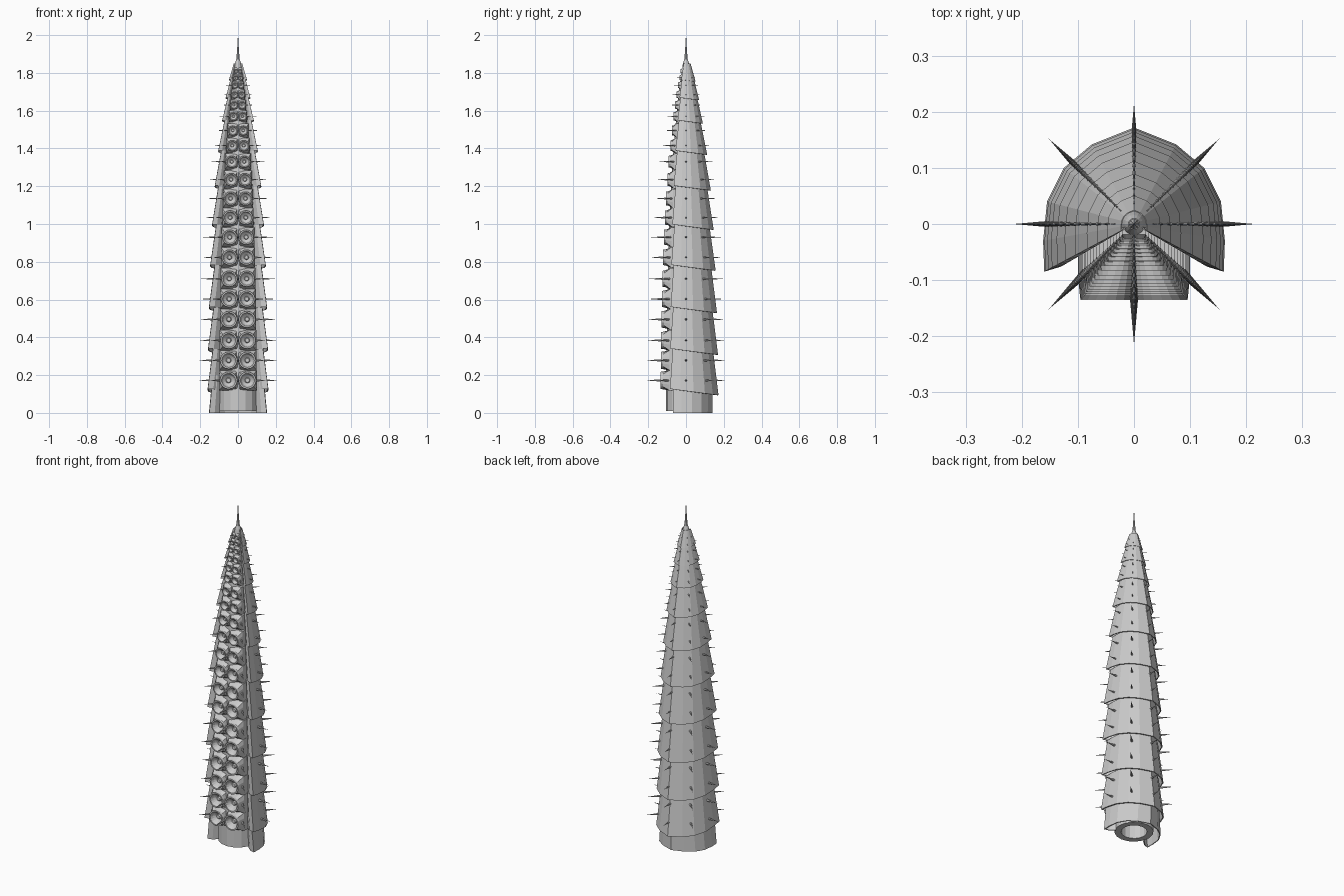
import bpy, bmesh, math
from mathutils import Vector

cube = bpy.data.objects.get("Cube")
if cube:
    bpy.data.objects.remove(cube)

grey = bpy.data.materials.new("plain grey")
grey.use_nodes = True
colour = (0.6, 0.6, 0.6, 1)
grey.diffuse_color = colour
grey.node_tree.nodes["Principled BSDF"].inputs["Base Color"].default_value = colour

# Overall taper: (height, relative size)
TAPER = [(0, 1), (0.2, 1), (0.5, 0.96), (0.73, 0.92), (0.95, 0.86), (1.15, 0.78),
         (1.33, 0.68), (1.5, 0.55), (1.63, 0.43), (1.73, 0.33), (1.84, 0.17)]
# Heights shared by the sucker rows and the spike rings
ROWS = [0.172, 0.278, 0.384, 0.495, 0.603, 0.71, 0.823, 0.93, 1.034, 1.135, 1.235,
        1.33, 1.415, 1.495, 1.57, 1.63, 1.685, 1.735, 1.775, 1.81]
# Half cross-section of an armour plate, from the tucked-in front edge to the back ridge
SECTION = [(0.1, -0.045), (0.13, -0.076), (0.16, -0.085), (0.162, -0.03),
           (0.155, 0.04), (0.125, 0.1), (0.075, 0.142), (0, 0.172)]
FULL = SECTION + [(-x, y) for x, y in reversed(SECTION[:-1])]


def size(z):
    for (z0, s0), (z1, s1) in zip(TAPER, TAPER[1:]):
        if z <= z1:
            return s0 + (s1 - s0) * (z - z0) / (z1 - z0)
    return TAPER[-1][1]


def finish(name, bm):
    bmesh.ops.recalc_face_normals(bm, faces=bm.faces)
    mesh = bpy.data.meshes.new(name)
    bm.to_mesh(mesh)
    bm.free()
    mesh.materials.append(grey)
    obj = bpy.data.objects.new(name, mesh)
    bpy.context.collection.objects.link(obj)
    return obj


def bridge(bm, loops, closed=True):
    """Join successive point loops with quads and return the vertex loops."""
    rings = [[bm.verts.new(p) for p in loop] for loop in loops]
    for a, b in zip(rings, rings[1:]):
        n = len(a)
        for i in range(n if closed else n - 1):
            j = (i + 1) % n
            bm.faces.new((a[i], a[j], b[j], b[i]))
    return rings


def circle(r, z, n=16):
    return [(r * math.cos(math.tau * i / n), r * math.sin(math.tau * i / n), z)
            for i in range(n)]


# Core: hollow at the foot, tapering to a small collar
bm = bmesh.new()
loops = [circle(0.07, 0.15), circle(0.07, 0.01)]
loops += [circle(0.105 * size(z), max(z, 0.01)) for z, s in TAPER]
loops += [circle(0.016, 1.85), circle(0.01, 1.87)]
rings = bridge(bm, loops)
bm.faces.new(rings[0])
bm.faces.new(rings[-1])
finish("core", bm)

# Tip spine
bm = bmesh.new()
rings = bridge(bm, [circle(0.01, 1.86, 8), circle(0.005, 1.92, 8), circle(0.0005, 2, 8)])
bm.faces.new(rings[-1])
finish("tip_spine", bm)


def plate(name, low, high, low_scale, high_scale, drop):
    """Open C-shaped shell, its lower edge hanging down towards the back."""
    bm = bmesh.new()
    bottom = [(x * low_scale[0], y * low_scale[1], low + drop * (0.17 - y)) for x, y in FULL]
    top = [(x * high_scale, y * high_scale, high) for x, y in FULL]
    bridge(bm, [bottom, top], closed=False)
    obj = finish(name, bm)
    shell = obj.modifiers.new("thickness", "SOLIDIFY")
    shell.thickness = 0.006 * low_scale[0]
    shell.offset = -1


# Foot sleeve and overlapping flared plates
plate("foot_sleeve", 0, 0.2, (0.95, 0.81), 0.83, 0)
starts = [z - 0.078 * size(z) for z in ROWS[::2]]
ends = starts[1:] + [1.84]
for k, (low, high) in enumerate(zip(starts, ends)):
    s = size(low)
    plate(f"armour_plate_{k + 1}", low, high + 0.03 * s, (s, s), 0.84 * size(high), 0.13 * s)


def cup_loop(cx, cz, rx, rz, y, square=False):
    loop = []
    for i in range(16):
        c, d = math.cos(math.tau * i / 16), math.sin(math.tau * i / 16)
        k = 1 / max(abs(c), abs(d)) if square else 1
        loop.append((cx + rx * c * k, y, cz + rz * d * k))
    return loop


# Suckers: square root, round rim, stepped hollow cup
bm = bmesh.new()
for i, z in enumerate(ROWS):
    s = size(z)
    gap = ROWS[i + 1] - z if i + 1 < len(ROWS) else z - ROWS[i - 1]
    half = gap / 2
    rx, rz = 0.047 * s, min(0.047 * s, half * 0.92)
    for side in (-1, 1):
        cx = side * 0.05 * s
        loops = [cup_loop(cx, z, 0.05 * s, half, -0.03 * s, True),
                 cup_loop(cx, z, 0.05 * s, half, -0.088 * s, True)]
        for f, y in ((1, -0.122), (0.97, -0.135), (0.8, -0.135), (0.62, -0.12),
                     (0.3, -0.108), (0.22, -0.113)):
            loops.append(cup_loop(cx, z, rx * f, rz * f, y * s))
        rings = bridge(bm, loops)
        bm.faces.new(rings[-1])
finish("suckers", bm)

# Spikes: eight around every row
bm = bmesh.new()
for z in ROWS:
    s = size(z)
    for i in range(8):
        a = math.tau * i / 8
        out = Vector((math.cos(a), math.sin(a), 0))
        across = Vector((-out.y, out.x, 0))
        base = []
        for j in range(6):
            t = math.tau * j / 6
            offset = across * math.cos(t) + Vector((0, 0, math.sin(t)))
            base.append(bm.verts.new(out * 0.08 * s + offset * 0.012 * s + Vector((0, 0, z))))
        tip = bm.verts.new(out * 0.215 * s + Vector((0, 0, z)))
        for j in range(6):
            bm.faces.new((base[j], base[(j + 1) % 6], tip))
        bm.faces.new(base)
finish("spikes", bm)
